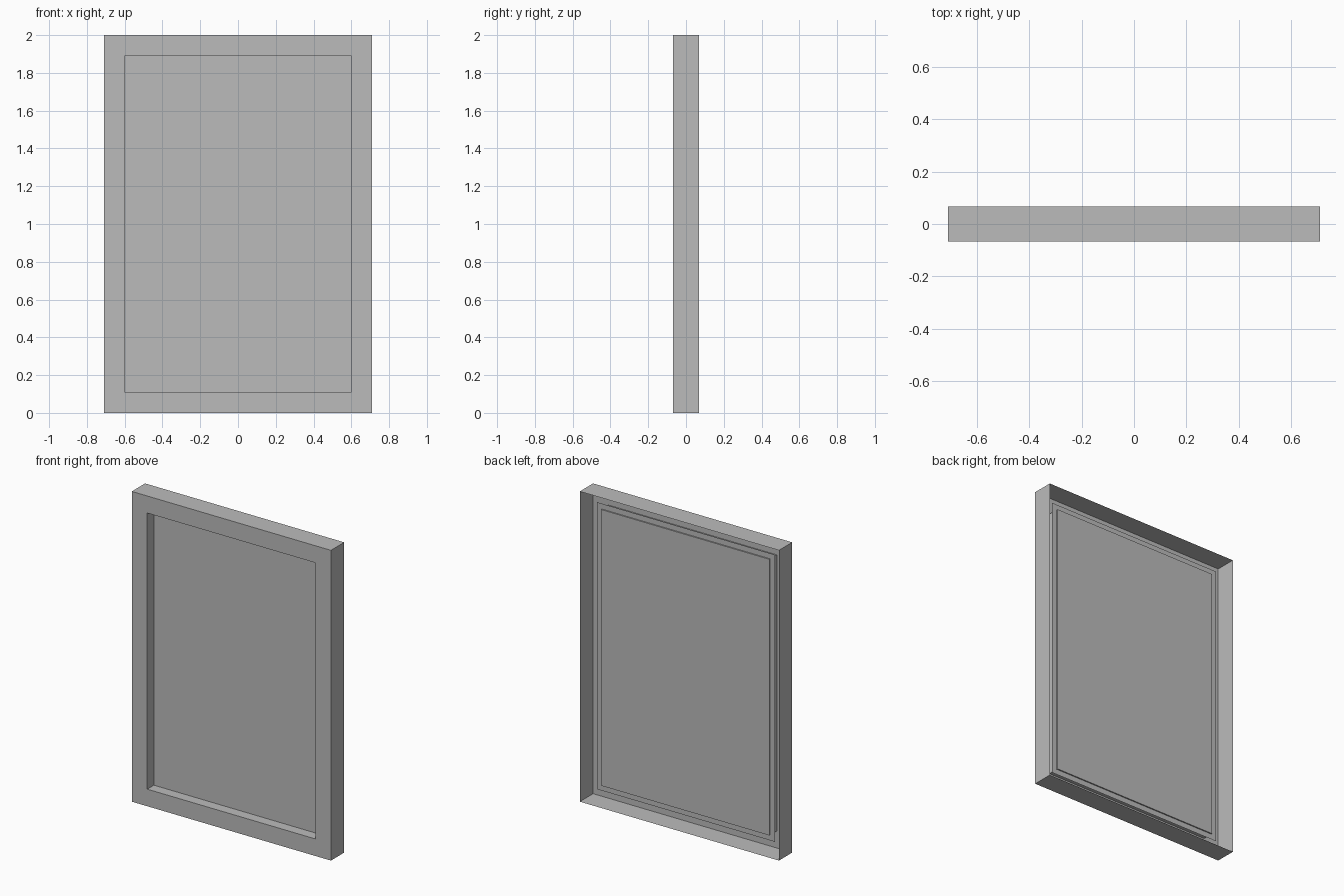
import bpy
import bmesh

default = bpy.data.objects.get("Cube")
if default:
    bpy.data.objects.remove(default, do_unlink=True)

grey = bpy.data.materials.new("plain grey")
grey.use_nodes = True
grey.diffuse_color = (0.5, 0.5, 0.5, 1)
grey.node_tree.nodes["Principled BSDF"].inputs["Base Color"].default_value = (0.5, 0.5, 0.5, 1)

HALF_W, HALF_D = 0.71, 0.0675     # outer half width and half depth
BORDER, LIP = 0.11, 0.035         # face width, rear lip beyond the opening
PANEL_Y, PANEL_T = 0.0, 0.008


def rect_shell(name, steps, cap=False):
    """Join rectangles, each given by its inset from the outer edge and its y."""
    bm = bmesh.new()
    rings = []
    for inset, y in steps:
        x, low, high = HALF_W - inset, inset, 2 - inset
        corners = ((-x, low), (x, low), (x, high), (-x, high))
        rings.append([bm.verts.new((cx, y, cz)) for cx, cz in corners])
    for a, b in zip(rings, rings[1:]):
        for i in range(4):
            j = (i + 1) % 4
            bm.faces.new((a[i], a[j], b[j], b[i]))
    if cap:
        bm.faces.new(rings[0])
        bm.faces.new(rings[-1])
        bmesh.ops.recalc_face_normals(bm, faces=bm.faces)
    mesh = bpy.data.meshes.new(name)
    bm.to_mesh(mesh)
    bm.free()
    mesh.materials.append(grey)
    obj = bpy.data.objects.new(name, mesh)
    bpy.context.collection.objects.link(obj)
    return obj


# Open-backed frame: outer sides, front border, recess walls and rear lip
rect_shell("frame", [
    (0, HALF_D),
    (0, -HALF_D),
    (BORDER, -HALF_D),
    (BORDER, PANEL_Y),
    (BORDER - LIP, PANEL_Y),
])

# Thin panel closing the opening
rect_shell("panel", [(BORDER, PANEL_Y), (BORDER, PANEL_Y + PANEL_T)], cap=True)
